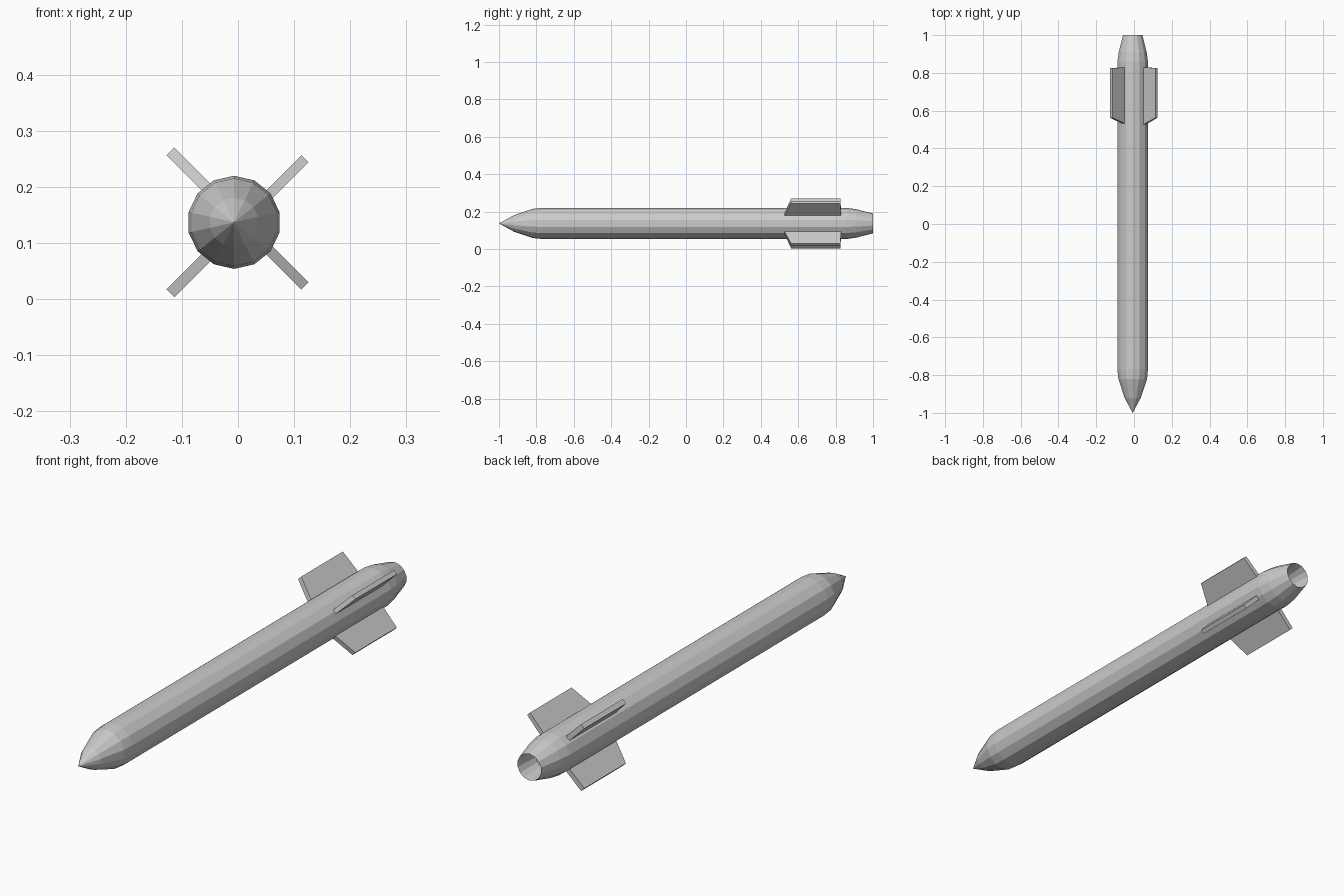
import bpy, bmesh
from math import cos, sin, pi
from mathutils import Vector

if "Cube" in bpy.data.objects:
    bpy.data.objects.remove(bpy.data.objects["Cube"])

CX, CZ, SIDES = -0.007, 0.137, 14


def make_object(name, bm):
    bmesh.ops.recalc_face_normals(bm, faces=bm.faces)
    mesh = bpy.data.meshes.new(name)
    bm.to_mesh(mesh)
    bm.free()
    obj = bpy.data.objects.new(name, mesh)
    bpy.context.collection.objects.link(obj)
    return obj


def lathe(name, profile):
    """Closed faceted solid around the y axis; both ends close to a point."""
    bm = bmesh.new()
    rings = []
    for y, r in profile:
        if r == 0:
            rings.append([bm.verts.new((CX, y, CZ))] * SIDES)
        else:
            rings.append([bm.verts.new((CX + r * cos(2 * pi * (i + .5) / SIDES), y,
                                        CZ + r * sin(2 * pi * (i + .5) / SIDES)))
                          for i in range(SIDES)])
    for a, b in zip(rings, rings[1:]):
        for i in range(SIDES):
            j = (i + 1) % SIDES
            bm.faces.new(list(dict.fromkeys((a[i], a[j], b[j], b[i]))))
    return make_object(name, bm)


def fin(name, sx, sz, reach, thick):
    """Swept plate pointing diagonally out of the body."""
    centre = Vector((0.006, 0, CZ))
    out = Vector((sx, 0, sz)).normalized()
    side = Vector((-sz, 0, sx)).normalized() * thick / 2
    outline = [(0.065, 0.525), (reach, 0.562), (reach, 0.825), (0.065, 0.83)]
    bm = bmesh.new()
    a, b = [[bm.verts.new(centre + out * r + Vector((0, y, 0)) + side * s)
             for r, y in outline] for s in (-1, 1)]
    bm.faces.new(a)
    bm.faces.new(b)
    for i in range(4):
        j = (i + 1) % 4
        bm.faces.new((a[i], a[j], b[j], b[i]))
    return make_object(name, bm)


# Body: pointed nose, long tube, tapered tail with a hollow nozzle
lathe("body", [(-1, 0), (-0.92, 0.044), (-0.82, 0.078), (-0.77, 0.083),
               (0.86, 0.083), (0.91, 0.076), (1.0, 0.053),
               (0.9, 0.044), (0.87, 0)])

# Four diagonal tail fins
fin("fin_upper_left", -1, 1, 0.179, 0.02)
fin("fin_lower_left", -1, -1, 0.179, 0.02)
fin("fin_upper_right", 1, 1, 0.160, 0.018)
fin("fin_lower_right", 1, -1, 0.160, 0.018)
